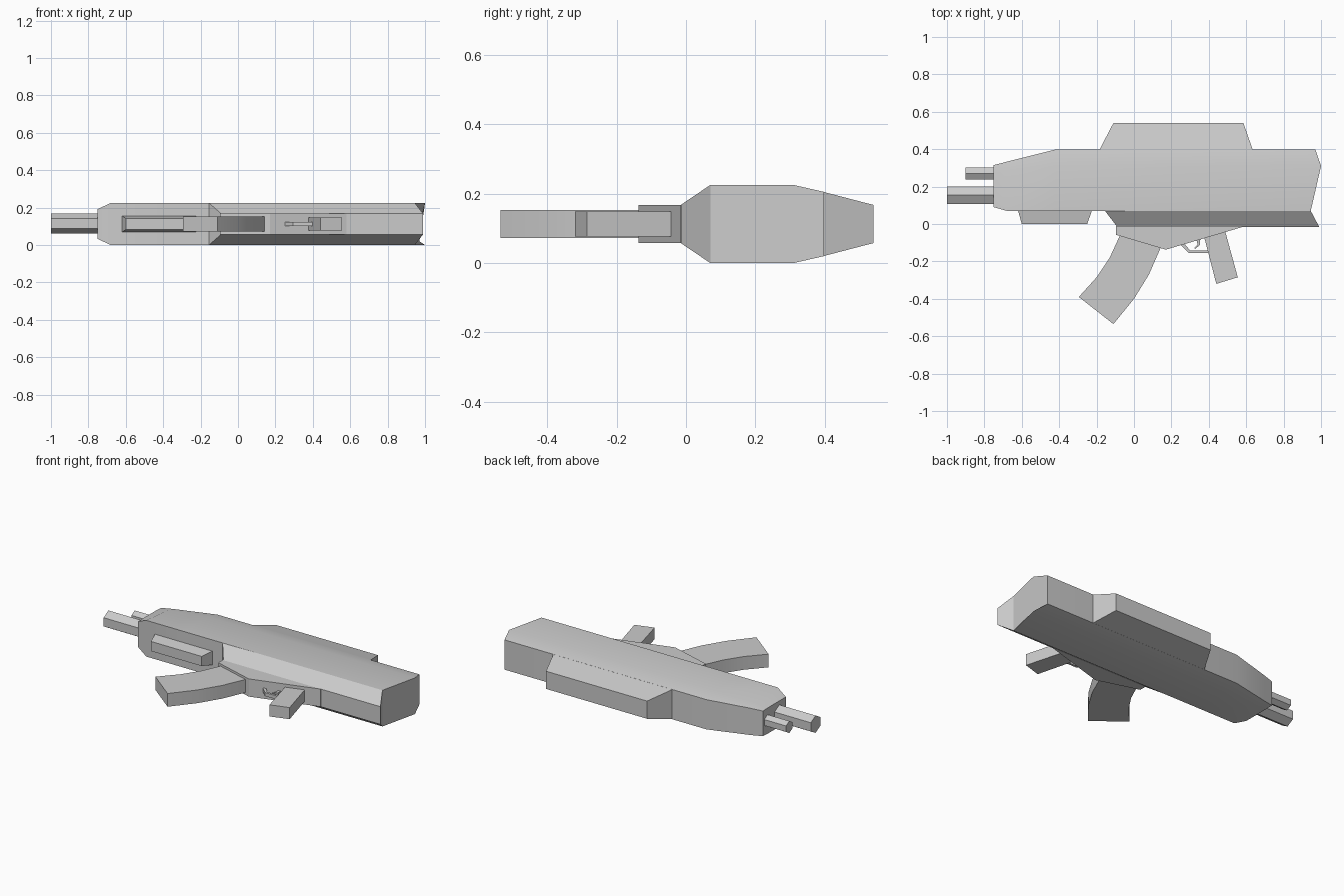
import bpy, bmesh, math
from mathutils import Matrix

MID = 0.1125  # height of the plane the weapon is mirrored across

if "Cube" in bpy.data.objects:
    bpy.data.objects.remove(bpy.data.objects["Cube"], do_unlink=True)

grey = bpy.data.materials.new("matte_grey")
grey.use_nodes = True
GREY = (0.6, 0.6, 0.6, 1)
grey.diffuse_color = GREY
grey.node_tree.nodes["Principled BSDF"].inputs["Base Color"].default_value = GREY


def finish(name, bm, smooth=True):
    bmesh.ops.recalc_face_normals(bm, faces=bm.faces)
    mesh = bpy.data.meshes.new(name)
    bm.to_mesh(mesh)
    bm.free()
    mesh.materials.append(grey)
    obj = bpy.data.objects.new(name, mesh)
    bpy.context.collection.objects.link(obj)
    if smooth:
        bpy.ops.object.select_all(action="DESELECT")
        obj.select_set(True)
        bpy.context.view_layer.objects.active = obj
        bpy.ops.object.shade_smooth_by_angle(angle=math.radians(30))
    return obj


def loft(name, rows, half=None, smooth=True):
    """Join stations of (x, y, half thickness) points, mirrored about MID."""
    bm = bmesh.new()
    rings = []
    for row in rows:
        pts = [(p[0], p[1], half or p[2]) for p in row]
        ring = [bm.verts.new((x, y, MID + h)) for x, y, h in pts]
        ring += [bm.verts.new((x, y, MID - h)) for x, y, h in reversed(pts)]
        rings.append(ring)
    n = len(rings[0])
    for a, b in zip(rings, rings[1:]):
        for i in range(n):
            j = (i + 1) % n
            bm.faces.new((a[i], a[j], b[j], b[i]))
    bm.faces.new(rings[0])
    bm.faces.new(rings[-1])
    return finish(name, bm, smooth)


def hex_barrel(name, muzzle_x, y, radius):
    root_x = -0.7
    bm = bmesh.new()
    bmesh.ops.create_cone(bm, cap_ends=True, segments=6, radius1=radius,
                          radius2=radius, depth=root_x - muzzle_x)
    bm.transform(Matrix.Translation(((root_x + muzzle_x) / 2, y, MID + 0.002))
                 @ Matrix.Rotation(math.pi / 2, 4, "Y")
                 @ Matrix.Rotation(math.pi / 2, 4, "Z"))
    finish(name, bm, smooth=False)


FULL, TOP, NARROW = 0.1125, 0.0925, 0.055

# Main body, from tapered nose to slanted rear
loft("body", [
    [(-0.75, 0.09, 0.08), (-0.75, 0.27, 0.08), (-0.75, 0.315, 0.078)],
    [(-0.68, 0.07, FULL), (-0.68, 0.28, 0.095), (-0.68, 0.333, 0.083)],
    [(-0.42, 0.07, FULL), (-0.42, 0.31, FULL), (-0.42, 0.398, TOP)],
    [(0.945, 0.07, FULL), (1.0, 0.31, FULL), (0.97, 0.398, TOP)],
])

# Chamfered keel and raised top housing
loft("keel", [[(-0.155, 0.07, FULL), (-0.09, -0.015, NARROW)],
              [(0.945, 0.07, FULL), (0.99, -0.015, NARROW)]])
loft("top_housing", [[(-0.185, 0.396, TOP), (-0.11, 0.54, NARROW)],
                     [(0.635, 0.396, TOP), (0.585, 0.54, NARROW)]])

# Wedge that carries the magazine, trigger and grip
loft("lower_receiver", [[(-0.095, -0.01), (-0.095, -0.058)],
                        [(0.17, -0.01), (0.17, -0.137)],
                        [(0.58, -0.01), (0.58, -0.016)]], half=NARROW)

# Curved magazine
loft("magazine", [[(-0.07, -0.05), (0.15, -0.11)],
                  [(-0.13, -0.18), (0.08, -0.27)],
                  [(-0.2, -0.285), (0, -0.40)],
                  [(-0.295, -0.39), (-0.11, -0.535)]], half=0.041)

# Grip
loft("grip", [[(0.37, -0.05), (0.485, -0.03)],
              [(0.44, -0.32), (0.555, -0.285)]], half=0.036)

# Trigger guard and trigger
loft("trigger_guard", [[(0.265, -0.1), (0.245, -0.108)],
                       [(0.3, -0.142), (0.294, -0.156)],
                       [(0.4, -0.142), (0.4, -0.156)]], half=0.011)
loft("trigger", [[(0.33, -0.07), (0.355, -0.07)],
                 [(0.34, -0.11), (0.353, -0.112)],
                 [(0.323, -0.128), (0.326, -0.134)]], half=0.008)

# Bevelled fore grip block under the nose
loft("fore_block", [[(-0.62, 0.072, 0.043), (-0.6, 0, 0.03)],
                    [(-0.225, 0.072, 0.043), (-0.25, 0, 0.03)]])

# Twin six-sided barrels
hex_barrel("lower_barrel", -1.0, 0.155, 0.054)
hex_barrel("upper_barrel", -0.9, 0.27, 0.037)
